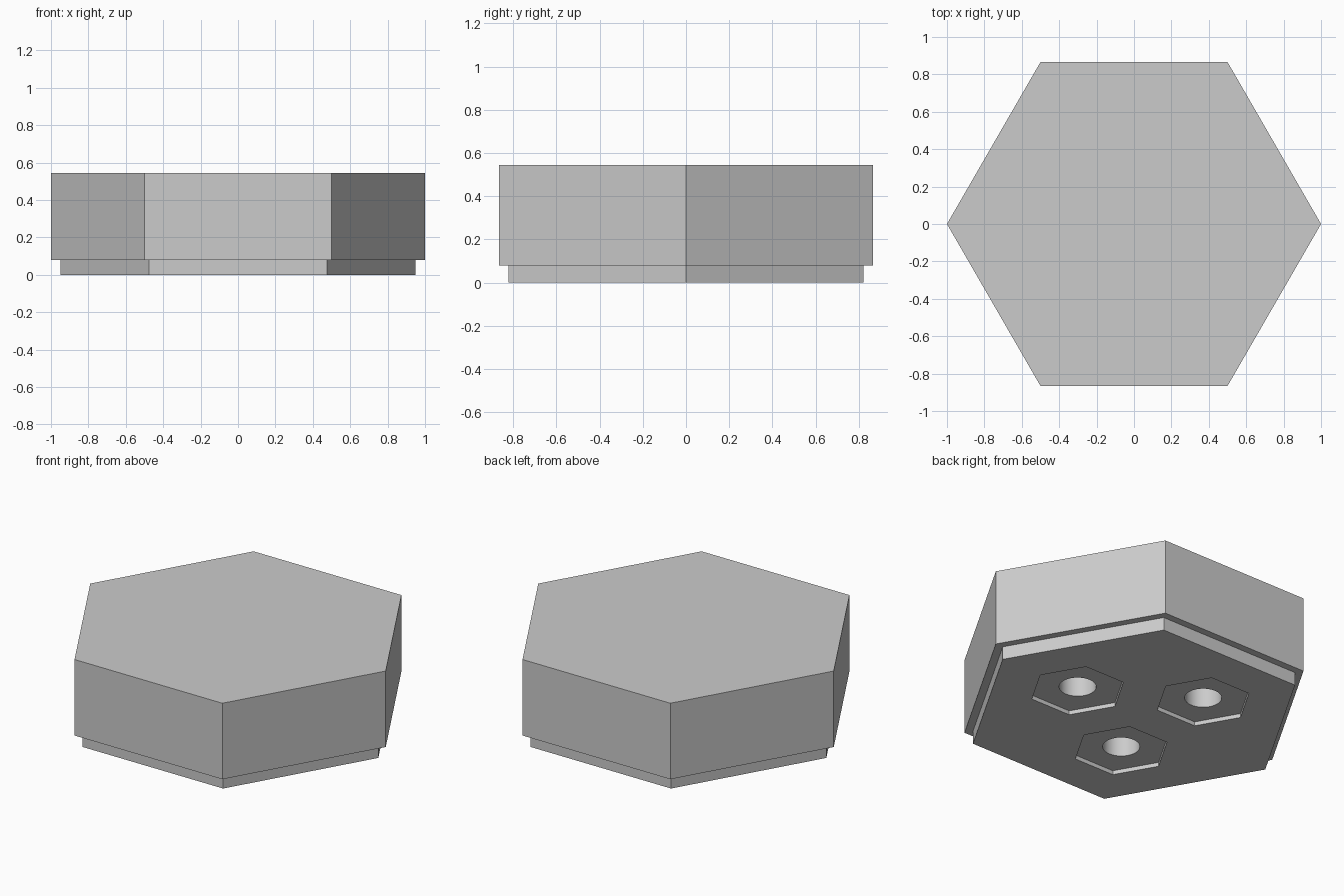
import bpy
import bmesh
from math import cos, sin, radians, tau

cube = bpy.data.objects.get("Cube")
if cube:
    bpy.data.objects.remove(cube, do_unlink=True)

BODY_R, BASE_R = 1.0, 0.95
STEP_Z, TOP_Z = 0.08, 0.545
POCKET_R, POCKET_DEPTH = 0.27, 0.025
HOLE_R, HOLE_TOP = 0.103, 0.3
POCKET_DIST = 0.408

grey = bpy.data.materials.new("plain_grey")
grey.use_nodes = True
colour = (0.6, 0.6, 0.6, 1.0)
grey.diffuse_color = colour
grey.node_tree.nodes["Principled BSDF"].inputs["Base Color"].default_value = colour


def prism(name, sides, profile, centre=(0, 0)):
    """Closed solid stacked from regular rings given as (radius, z)."""
    bm = bmesh.new()
    rings = []
    for r, z in profile:
        rings.append([bm.verts.new((centre[0] + r * cos(tau * i / sides),
                                    centre[1] + r * sin(tau * i / sides), z))
                      for i in range(sides)])
    for low, high in zip(rings, rings[1:]):
        for i in range(sides):
            j = (i + 1) % sides
            bm.faces.new((low[i], low[j], high[j], high[i]))
    bm.faces.new(rings[0][::-1])
    bm.faces.new(rings[-1])
    mesh = bpy.data.meshes.new(name)
    bm.to_mesh(mesh)
    bm.free()
    mesh.materials.append(grey)
    obj = bpy.data.objects.new(name, mesh)
    bpy.context.collection.objects.link(obj)
    return obj


# Hexagonal block with a narrower foot
block = prism("hexagonal_block", 6, [(BASE_R, 0), (BASE_R, STEP_Z),
                                     (BODY_R, STEP_Z), (BODY_R, TOP_Z)])
bpy.ops.object.select_all(action="DESELECT")
bpy.context.view_layer.objects.active = block
block.select_set(True)


def cut(cutter):
    cutter.hide_render = True
    mod = block.modifiers.new("cut", "BOOLEAN")
    mod.operation = "DIFFERENCE"
    mod.solver = "EXACT"
    mod.object = cutter
    bpy.ops.object.modifier_apply(modifier=mod.name)
    bpy.data.objects.remove(cutter, do_unlink=True)


# Three shallow hexagonal pockets underneath, each with a round hole
for angle in (0, 120, 240):
    a = radians(angle)
    spot = (POCKET_DIST * cos(a), POCKET_DIST * sin(a))
    cut(prism("pocket_cutter", 6, [(POCKET_R, -0.1), (POCKET_R, POCKET_DEPTH)], spot))
    cut(prism("hole_cutter", 48, [(HOLE_R, -0.1), (HOLE_R, HOLE_TOP)], spot))

# Smooth hole walls, crisp edges elsewhere
bpy.ops.object.shade_smooth_by_angle(angle=radians(30))
